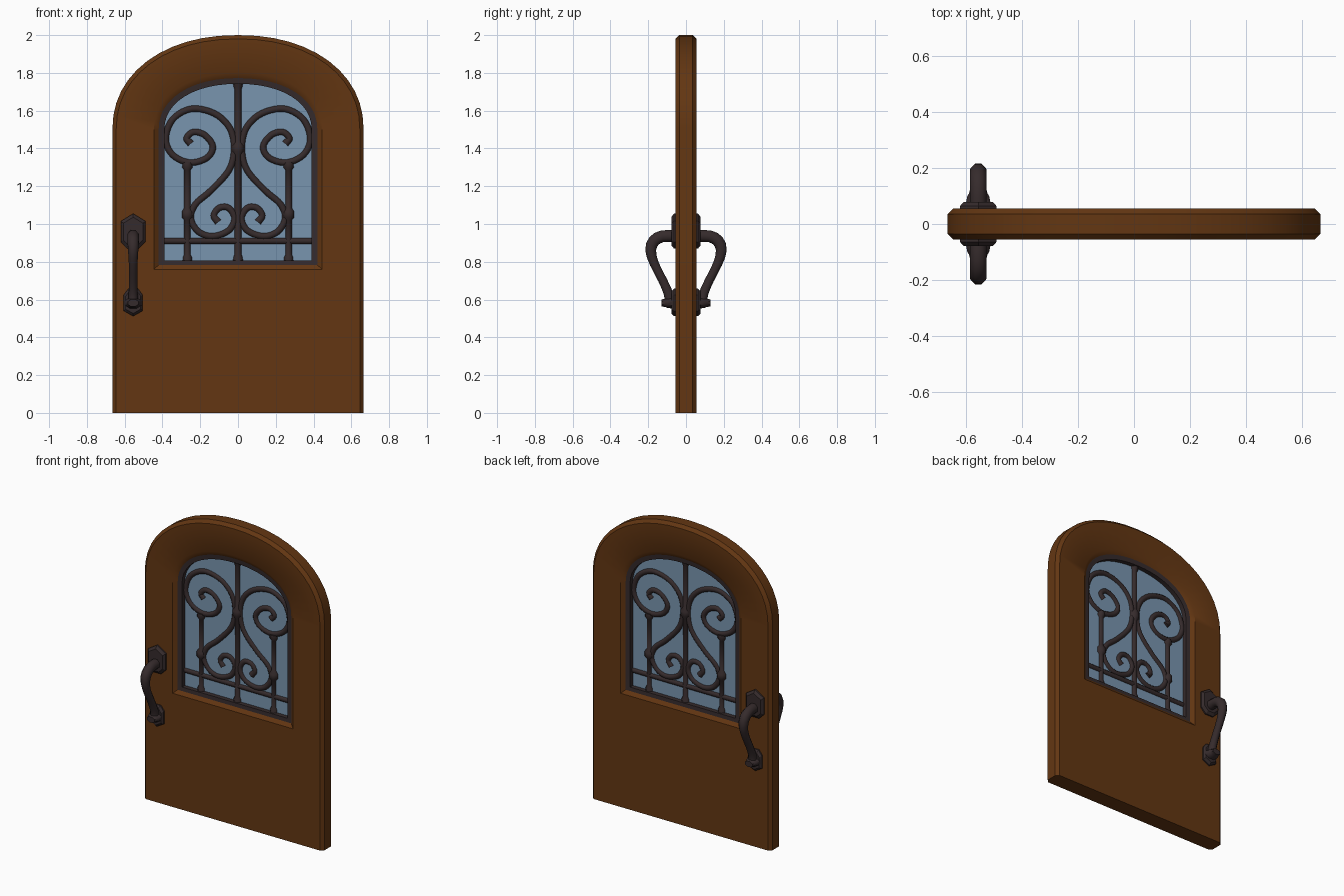
import bpy, bmesh, math
from mathutils import Vector

if "Cube" in bpy.data.objects:
    bpy.data.objects.remove(bpy.data.objects["Cube"])


def material(name, rgb):
    m = bpy.data.materials.new(name)
    m.diffuse_color = (*rgb, 1)
    m.use_nodes = True
    m.node_tree.nodes["Principled BSDF"].inputs["Base Color"].default_value = m.diffuse_color
    return m


WOOD = material("brown wood", (0.125, 0.037, 0.006))
IRON = material("dark iron", (0.036, 0.024, 0.025))
GLASS = material("blue glass", (0.19, 0.30, 0.43))


def finish(name, bm, mat, angle=35):
    bmesh.ops.recalc_face_normals(bm, faces=bm.faces[:])
    me = bpy.data.meshes.new(name)
    bm.to_mesh(me)
    bm.free()
    me.materials.append(mat)
    ob = bpy.data.objects.new(name, me)
    bpy.context.collection.objects.link(ob)
    bpy.ops.object.select_all(action='DESELECT')
    ob.select_set(True)
    bpy.context.view_layer.objects.active = ob
    if angle:
        bpy.ops.object.shade_smooth_by_angle(angle=math.radians(angle))
    return ob


def loft(name, rings, mat, closed=False, angle=35):
    """Bridge equal rings of points; cap the ends or close into a loop."""
    bm = bmesh.new()
    vs = [[bm.verts.new(p) for p in r] for r in rings]
    n = len(vs[0])
    for k in range(len(vs) if closed else len(vs) - 1):
        a, b = vs[k], vs[(k + 1) % len(vs)]
        for i in range(n):
            j = (i + 1) % n
            bm.faces.new((a[i], a[j], b[j], b[i]))
    if not closed:
        bm.faces.new(vs[0])
        bm.faces.new(vs[-1])
    return finish(name, bm, mat, angle)


def arch(w, top, bottom, y, spring=1.5, n=24):
    """Arched outline in the xz plane: half width, top, bottom, depth."""
    pts = [(-w, y, bottom)]
    for i in range(n + 1):
        a = math.pi * (1 - i / n)
        c, s = math.cos(a), math.sin(a)
        e = 2 / 2.15
        pts.append((w * math.copysign(abs(c) ** e, c), y,
                    spring + (top - spring) * abs(s) ** e))
    return pts + [(w, y, bottom)]


def smooth(pts, steps=5):
    """Catmull-Rom through points (position plus radius as last value)."""
    p = [Vector(q) for q in pts]
    p = [2 * p[0] - p[1]] + p + [2 * p[-1] - p[-2]]
    out = []
    for i in range(1, len(p) - 2):
        a, b, c, d = p[i - 1:i + 3]
        for k in range(steps):
            t = k / steps
            out.append(0.5 * (2 * b + (c - a) * t + (2 * a - 5 * b + 4 * c - d) * t * t
                              + (3 * b - a - 3 * c + d) * t ** 3))
    return out + [p[-2]]


def tube(name, pts, binormal, sides=8, wide=1.0):
    """Sweep a polygon along a planar path of (x, y, z, radius)."""
    P = [Vector(q[:3]) for q in pts]
    B = Vector(binormal)
    rings = []
    for i, q in enumerate(pts):
        t = (P[min(i + 1, len(P) - 1)] - P[max(i - 1, 0)]).normalized()
        nrm = t.cross(B)
        ring = []
        for k in range(sides):
            a = 2 * math.pi * (k + 0.5) / sides
            ring.append(P[i] + q[3] * (nrm * math.cos(a) + B * wide * math.sin(a)))
        rings.append(ring)
    return loft(name, rings, IRON, angle=50)


# Door slab: chamfered rim, arched hole with bevelled reveal
loft("door_slab", [
    arch(0.665, 2.0, 0, -0.035), arch(0.665, 2.0, 0, 0.035),
    arch(0.645, 1.98, 0, 0.055), arch(0.445, 1.80, 0.76, 0.055),
    arch(0.418, 1.77, 0.785, 0.036), arch(0.418, 1.77, 0.785, -0.036),
    arch(0.445, 1.80, 0.76, -0.055), arch(0.645, 1.98, 0, -0.055)],
    WOOD, closed=True)

# Iron window frame and glass pane
loft("window_frame", [
    arch(0.424, 1.776, 0.778, -0.038), arch(0.424, 1.776, 0.778, 0.038),
    arch(0.39, 1.742, 0.808, 0.034), arch(0.39, 1.742, 0.808, -0.034)],
    IRON, closed=True)
loft("glass_pane", [arch(0.405, 1.757, 0.79, -0.004), arch(0.405, 1.757, 0.79, 0.004)],
     GLASS, angle=0)

# Straight grille bars with flared ends and collars (z, radius)
Y = (0, 1, 0)
tube("centre_bar", [(0, 0, z, r) for z, r in (
    (0.795, 0.03), (0.825, 0.026), (0.84, 0.019), (1.36, 0.019), (1.385, 0.034),
    (1.415, 0.034), (1.44, 0.019), (1.71, 0.019), (1.73, 0.026), (1.755, 0.03))], Y)
tube("cross_bar", [(-0.4, 0, 0.91, 0.017), (0.4, 0, 0.91, 0.017)], Y)

# Scroll points for the right half (x, z)
scroll = [(0.25, 1.425), (0.272, 1.455), (0.235, 1.487), (0.175, 1.47), (0.133, 1.41),
          (0.165, 1.35), (0.255, 1.325), (0.345, 1.365), (0.383, 1.45), (0.345, 1.555),
          (0.245, 1.61), (0.125, 1.585), (0.045, 1.51), (0.02, 1.405), (0.045, 1.29),
          (0.14, 1.18), (0.225, 1.105), (0.25, 1.03), (0.21, 0.96), (0.135, 0.935),
          (0.05, 0.965), (0.018, 1.03), (0.05, 1.085), (0.1, 1.085), (0.128, 1.045),
          (0.105, 1.01)]
for side, s in (("left", -1), ("right", 1)):
    last = len(scroll) - 1
    path = [(s * x, 0, z, 0.021 if i in (0, last) else 0.018)
            for i, (x, z) in enumerate(scroll)]
    tube("scroll_" + side, smooth(path), Y)
    tube("upright_bar_" + side, [(s * 0.268, 0, z, r) for z, r in (
        (0.795, 0.028), (0.825, 0.025), (0.84, 0.018), (1.02, 0.018), (1.035, 0.032),
        (1.065, 0.032), (1.085, 0.018), (1.285, 0.018), (1.3, 0.03), (1.325, 0.026))], Y)

# Handles on both faces: bevelled back plates, bowed grip and foot
HX = -0.555


def plate(name, outline, zc, s):
    rings = [[(HX + x * k, s * y, zc + z * k) for x, z in outline]
             for y, k in ((0.05, 1), (0.064, 1), (0.078, 0.8))]
    loft(name, rings, IRON, angle=25)


upper = [(0, 0.095), (0.065, 0.055), (0.065, -0.055), (0.03, -0.09), (-0.03, -0.09),
         (-0.065, -0.055), (-0.065, 0.055)]
lower = [(0.025, 0.073), (0.05, 0.04), (0.05, -0.045), (0, -0.073), (-0.05, -0.045),
         (-0.05, 0.04), (-0.025, 0.073)]
grip = [(0.06, 0.935, 0.034), (0.125, 0.935, 0.034), (0.17, 0.91, 0.034),
        (0.187, 0.86, 0.031), (0.168, 0.79, 0.026), (0.125, 0.705, 0.025),
        (0.094, 0.635, 0.027), (0.085, 0.59, 0.03)]
for side, s in (("front", -1), ("back", 1)):
    plate("upper_plate_" + side, upper, 0.96, s)
    plate("lower_plate_" + side, lower, 0.585, s)
    tube("handle_grip_" + side,
         smooth([(HX, s * y, z, r) for y, z, r in grip], 2), (1, 0, 0), 8, 0.95)
    tube("handle_foot_" + side, [(HX, s * y, 0.582, r) for y, r in (
        (0.06, 0.034), (0.1, 0.028), (0.108, 0.024), (0.13, 0.02))], (1, 0, 0), 8, 1.5)
